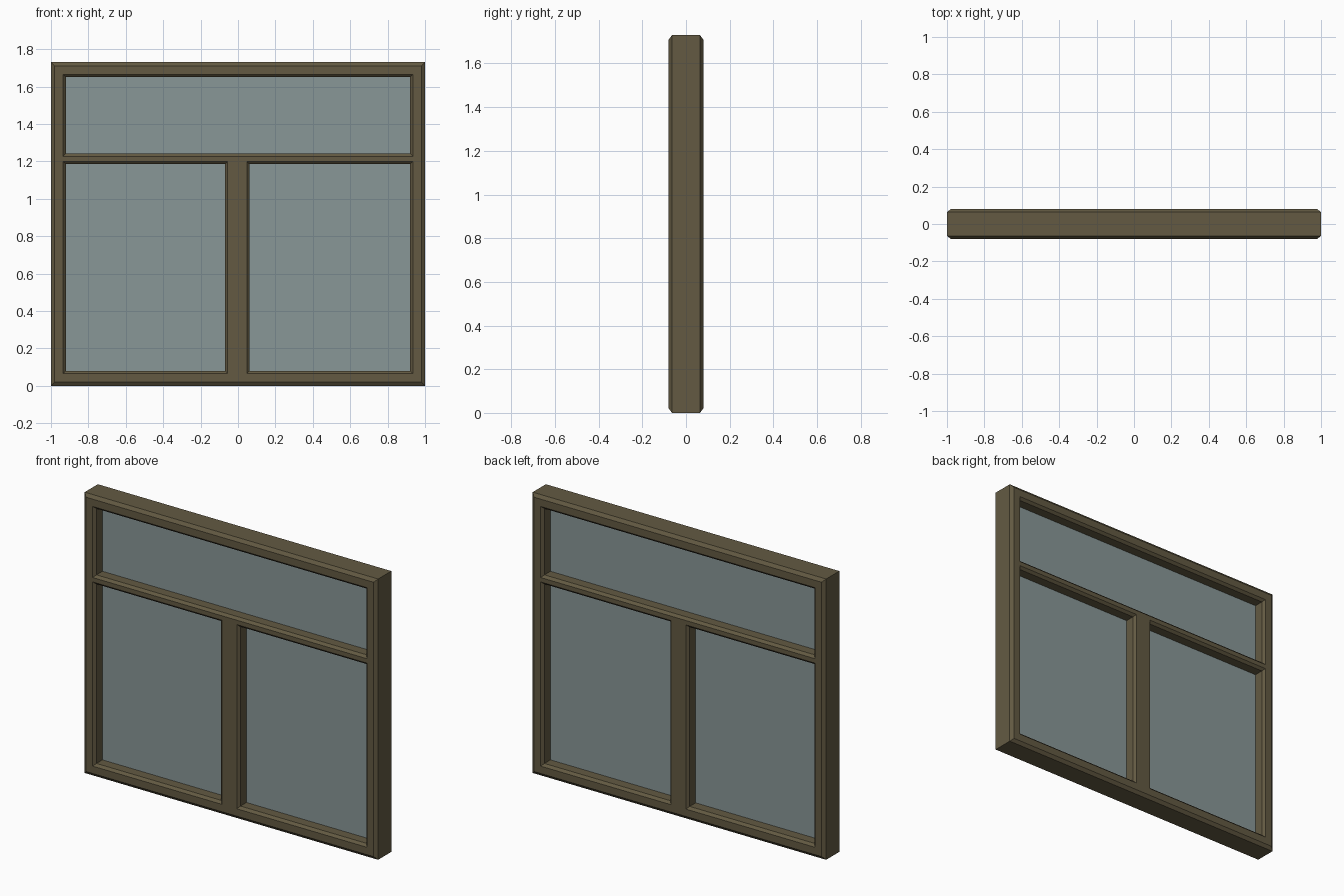
import bpy, bmesh

if "Cube" in bpy.data.objects:
    bpy.data.objects.remove(bpy.data.objects["Cube"])

W, H = 1.0, 1.73      # half width, height
D, C = 0.079, 0.015   # half depth, chamfer


def material(name, rgb):
    m = bpy.data.materials.new(name)
    m.diffuse_color = (*rgb, 1)
    m.use_nodes = True
    m.node_tree.nodes["Principled BSDF"].inputs["Base Color"].default_value = m.diffuse_color
    return m


wood = material("bronze_frame", (0.125, 0.102, 0.055))
glass = material("glass", (0.25, 0.31, 0.31))


def loft(name, loops, mat, ring=False):
    """Skin closed loops of points; ring joins last to first, else caps the ends."""
    bm = bmesh.new()
    rows = [[bm.verts.new(p) for p in loop] for loop in loops]
    n = len(rows[0])
    pairs = list(zip(rows, rows[1:]))
    if ring:
        pairs.append((rows[-1], rows[0]))
    else:
        bm.faces.new(rows[0])
        bm.faces.new(rows[-1])
    for a, b in pairs:
        for i in range(n):
            j = (i + 1) % n
            bm.faces.new((a[i], a[j], b[j], b[i]))
    bmesh.ops.recalc_face_normals(bm, faces=bm.faces)
    mesh = bpy.data.meshes.new(name)
    bm.to_mesh(mesh)
    bm.free()
    mesh.materials.append(mat)
    ob = bpy.data.objects.new(name, mesh)
    bpy.context.collection.objects.link(ob)
    return ob


def profile(a, b, ca=C):
    """Chamfered bar section from a to b across, -D to D deep."""
    return [(a, -D + C), (a + ca, -D), (b - C, -D), (b, -D + C),
            (b, D - C), (b - C, D), (a + ca, D), (a, D - C)]


# Outer frame: mitred chamfered section (inset, depth) around the four corners
corners = [(-1, 0, 1), (1, 0, 1), (1, H, -1), (-1, H, -1)]
section = profile(0, 0.08, 0.02)
loft("outer_frame",
     [[(sx * (W - i), y, z + sz * i) for i, y in section] for sx, z, sz in corners],
     wood, ring=True)

# Transom and mullion bars, butting against the inner chamfer edges
loft("transom", [[(x, y, z) for z, y in profile(1.185, 1.242)]
                 for x in (-0.935, 0.935)], wood)
loft("mullion", [[(x, y, z) for x, y in profile(-0.07, 0.062)]
                 for z in (0.065, 1.2)], wood)


# Glass panes, edges tucked into the bars
def pane(name, x0, x1, z0, z1):
    loft(name, [[(x0, y, z0), (x1, y, z0), (x1, y, z1), (x0, y, z1)]
                for y in (-0.006, 0.006)], glass)


pane("top_pane", -0.93, 0.93, 1.23, 1.66)
pane("left_pane", -0.93, -0.06, 0.07, 1.195)
pane("right_pane", 0.05, 0.93, 0.07, 1.195)
